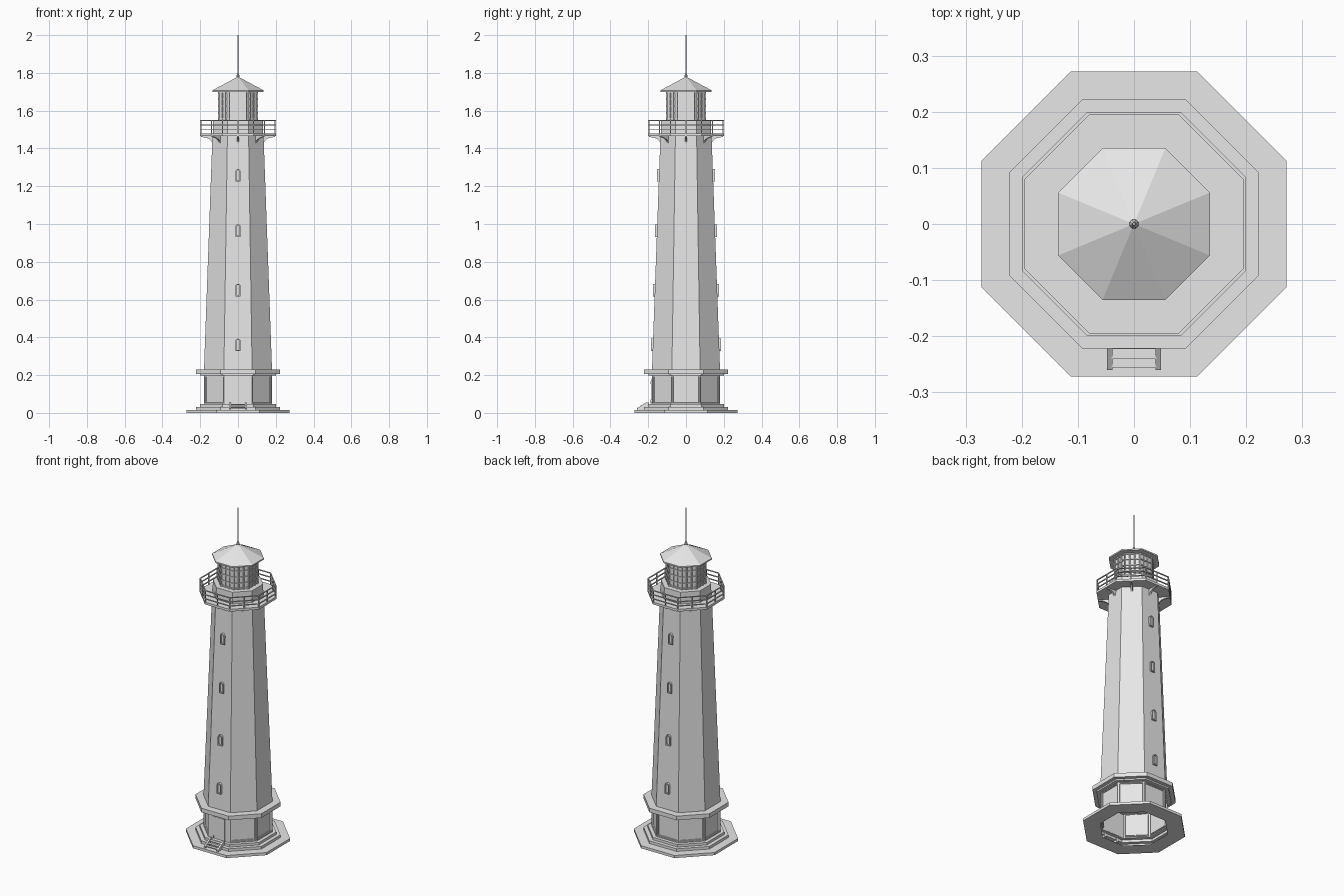
import bpy, bmesh, math
from mathutils import Vector, Matrix

cube = bpy.data.objects.get("Cube")
if cube:
    bpy.data.objects.remove(cube)

stone = bpy.data.materials.new("pale_grey")
stone.use_nodes = True
stone.diffuse_color = (0.8, 0.8, 0.8, 1)
stone.node_tree.nodes["Principled BSDF"].inputs["Base Color"].default_value = (0.8, 0.8, 0.8, 1)

SIDES = 8
HALF = math.pi / SIDES


def corner(apothem, z, i):
    a = HALF + i * 2 * HALF
    r = apothem / math.cos(HALF)
    return Vector((r * math.cos(a), r * math.sin(a), z))


def finish(name, bm):
    bmesh.ops.recalc_face_normals(bm, faces=bm.faces)
    mesh = bpy.data.meshes.new(name)
    bm.to_mesh(mesh)
    bm.free()
    mesh.materials.append(stone)
    ob = bpy.data.objects.new(name, mesh)
    bpy.context.collection.objects.link(ob)
    return ob


def rings(bm, profile, cap_start=False, cap_end=False):
    """Octagonal shell through (apothem, z) pairs."""
    loops = [[bm.verts.new(corner(a, z, i)) for i in range(SIDES)] for a, z in profile]
    for lo, hi in zip(loops, loops[1:]):
        for i in range(SIDES):
            j = (i + 1) % SIDES
            bm.faces.new((lo[i], lo[j], hi[j], hi[i]))
    if cap_start:
        bm.faces.new(loops[0])
    if cap_end:
        bm.faces.new(loops[-1])


def octagon(name, profile, cap_start=True, cap_end=True):
    bm = bmesh.new()
    rings(bm, profile, cap_start, cap_end)
    return finish(name, bm)


def bar(bm, p, q, w, h):
    """Box beam from p to q, w wide and h deep."""
    d = q - p
    rot = d.to_track_quat('X', 'Z').to_matrix().to_4x4()
    m = Matrix.Translation((p + q) / 2) @ rot @ Matrix.Diagonal((d.length, w, h, 1))
    bmesh.ops.create_cube(bm, size=1, matrix=m)


def prism(bm, outline, depth, place):
    """Extrude an x-z outline along y from 0 to depth, then place it."""
    f = bm.faces.new([bm.verts.new(place @ Vector((x, 0, z))) for x, z in outline])
    ext = bmesh.ops.extrude_face_region(bm, geom=[f], use_keep_orig=True)
    new = [v for v in ext["geom"] if isinstance(v, bmesh.types.BMVert)]
    bmesh.ops.translate(bm, verts=new, vec=place.to_3x3() @ Vector((0, depth, 0)))


# Stepped foundation, open underneath
octagon("foundation", [(0.18, 0), (0.272, 0), (0.272, 0.016), (0.222, 0.016),
                       (0.222, 0.032), (0.2, 0.032), (0.2, 0.047), (0.18, 0.047)], False, False)

# Base room with recessed panels on every side but the front
bm = bmesh.new()
rings(bm, [(0.18, 0.047), (0.18, 0.2)])
bmesh.ops.recalc_face_normals(bm, faces=bm.faces)
panels = [f for f in bm.faces if f.calc_center_median().y > -0.17]
for thick, depth in ((0.009, 0), (0.001, -0.004), (0.005, 0), (0.001, -0.004)):
    bmesh.ops.inset_individual(bm, faces=panels, thickness=thick, depth=depth)
finish("base_room", bm)

octagon("cornice", [(0.18, 0.197), (0.2, 0.197), (0.2, 0.206), (0.222, 0.206),
                    (0.222, 0.231), (0.17, 0.231)])

# Tapered shaft
BOTTOM, TOP, Z0, Z1 = 0.18, 0.135, 0.23, 1.475
octagon("tower", [(BOTTOM, Z0), (TOP, Z1)])


def wall(z):
    return BOTTOM + (TOP - BOTTOM) * (z - Z0) / (Z1 - Z0)


# Arched windows, front and back
def arch(w, h):
    pts = [(-w, -h), (w, -h)]
    for k in range(7):
        a = math.pi * k / 6
        pts.append((w * math.cos(a), h - w + w * math.sin(a)))
    return pts


bm = bmesh.new()
for turn in (0, math.pi):
    for z in (0.36, 0.65, 0.965, 1.258):
        place = Matrix.Rotation(turn, 4, 'Z') @ Matrix.Translation((0, -wall(z) - 0.011, z))
        outer, inner = arch(0.014, 0.033), arch(0.009, 0.027)
        n = len(outer)
        front = [bm.verts.new(place @ Vector((x, 0, c))) for x, c in outer]
        back = [bm.verts.new(place @ Vector((x, 0.014, c))) for x, c in outer]
        lip = [bm.verts.new(place @ Vector((x, 0, c))) for x, c in inner]
        pane = [bm.verts.new(place @ Vector((x, 0.008, c))) for x, c in inner]
        for a, b in ((back, front), (front, lip), (lip, pane)):
            for i in range(n):
                j = (i + 1) % n
                bm.faces.new((a[i], a[j], b[j], b[i]))
        bm.faces.new(pane)
finish("windows", bm)

# Door plate with hinges and handle
bm = bmesh.new()
bar(bm, Vector((-0.038, -0.181, 0.115)), Vector((0.038, -0.181, 0.115)), 0.004, 0.132)
for x, z in ((0.036, 0.16), (0.036, 0.065), (-0.036, 0.057)):
    bar(bm, Vector((x, -0.184, z - 0.007)), Vector((x, -0.184, z + 0.007)), 0.006, 0.005)
finish("door", bm)

# Entrance stairs with sloping sides
bm = bmesh.new()
for y, z in ((-0.247, 0.026), (-0.232, 0.036), (-0.214, 0.045)):
    bar(bm, Vector((-0.04, y, z)), Vector((0.04, y, z)), 0.018, 0.004)
for x in (-0.043, 0.043):
    side = Matrix.Translation((x + 0.005, 0, 0)) @ Matrix.Rotation(math.pi / 2, 4, 'Z')
    prism(bm, [(-0.26, 0.016), (-0.26, 0.024), (-0.21, 0.056), (-0.195, 0.056), (-0.195, 0.016)],
          0.01, side)
finish("entrance_stairs", bm)

# Gallery deck on curved brackets
octagon("gallery_deck", [(0.13, 1.466), (0.2, 1.466), (0.2, 1.48), (0.12, 1.48)])
bm = bmesh.new()
curve = [(0.195 - 0.058 * math.sin(t), 1.426 + 0.034 * math.cos(t))
         for t in [math.pi / 2 * k / 6 for k in range(7)]]
outline = [(0.13, 1.468), (0.195, 1.468)] + curve + [(0.13, 1.42)]
for i in range(SIDES):
    prism(bm, outline, 0.01, Matrix.Rotation(i * 2 * HALF, 4, 'Z') @ Matrix.Translation((0, -0.005, 0)))
finish("gallery_brackets", bm)

# Gallery railing
bm = bmesh.new()
for i in range(SIDES):
    for z in (1.499, 1.524, 1.549):
        bar(bm, corner(0.197, z, i), corner(0.197, z, i + 1), 0.006, 0.005)
    a, b = corner(0.197, 1.475, i), corner(0.197, 1.475, i + 1)
    for p in (a, (a + b) / 2):
        bar(bm, p, p + Vector((0, 0, 0.075)), 0.005, 0.005)
finish("gallery_railing", bm)

# Lantern room: parapet, glass and lattice
octagon("parapet", [(0.133, 1.475), (0.131, 1.55), (0.09, 1.55)])
octagon("lantern_glass", [(0.1, 1.545), (0.1, 1.705)])
bm = bmesh.new()
for i in range(SIDES):
    for z in (1.557, 1.588, 1.625, 1.662, 1.696):
        bar(bm, corner(0.102, z, i), corner(0.102, z, i + 1), 0.007, 0.006)
    a, b = corner(0.102, 1.55, i), corner(0.102, 1.55, i + 1)
    for t in (0, 1 / 3, 2 / 3):
        p = a.lerp(b, t)
        bar(bm, p, p + Vector((0, 0, 0.15)), 0.006, 0.006)
finish("lantern_lattice", bm)

# Roof and spire
octagon("roof", [(0.1, 1.7), (0.135, 1.7), (0.135, 1.708), (0.004, 1.778)])
octagon("spire", [(0.004, 1.775), (0.008, 1.781), (0.007, 1.787), (0.004, 1.795),
                  (0.003, 1.82), (0.0025, 2.0)])
